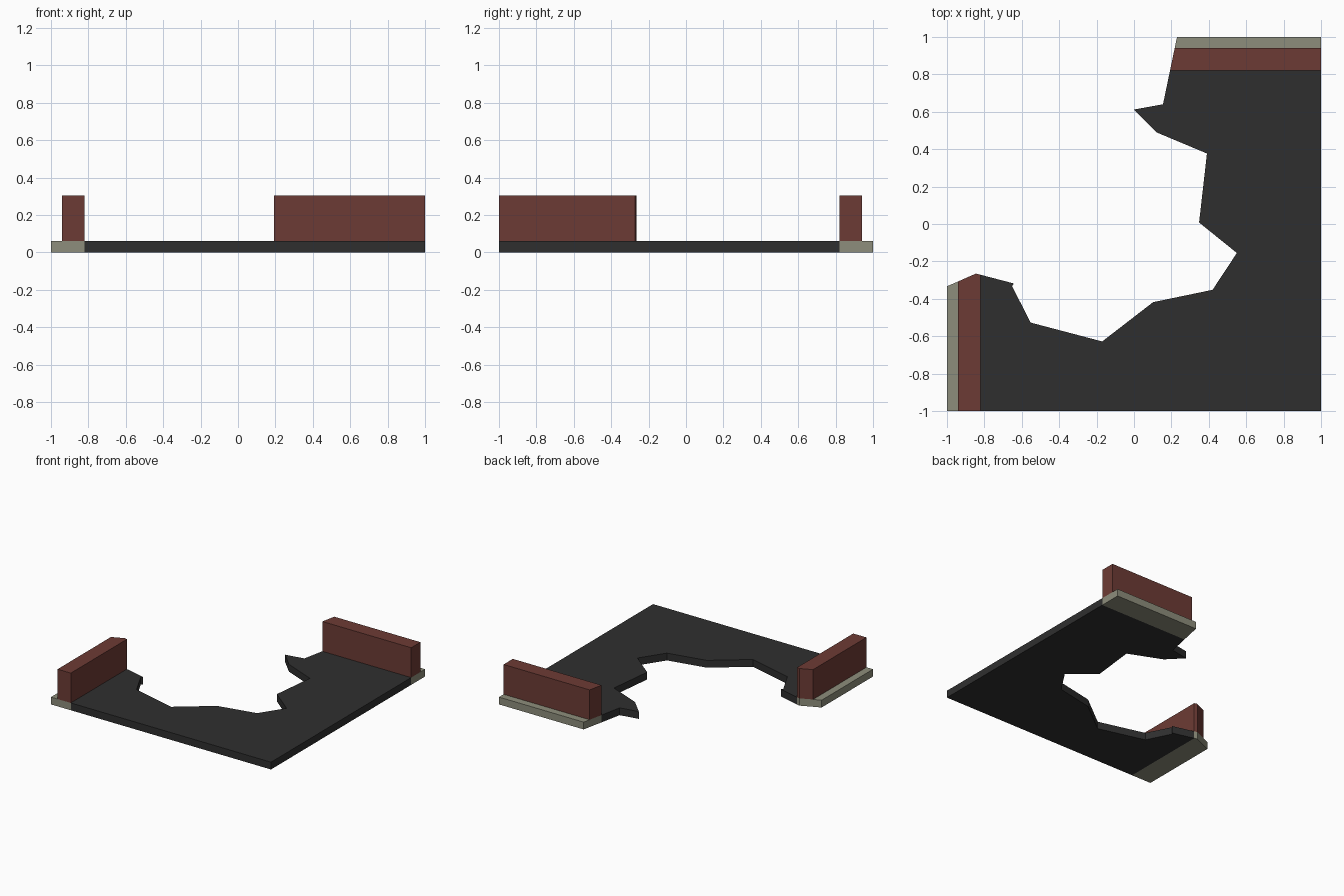
import bpy, bmesh

if "Cube" in bpy.data.objects:
    bpy.data.objects.remove(bpy.data.objects["Cube"])

# Whole plan of the broken corner: two outer sides plus the jagged break
PLAN = [(-1, -1), (1, -1), (1, 1), (0.23, 1), (0.155, 0.64), (0, 0.612),
        (0.12, 0.49), (0.39, 0.377), (0.348, 0.008), (0.55, -0.155),
        (0.42, -0.352), (0.102, -0.418), (-0.17, -0.628), (-0.553, -0.527),
        (-0.652, -0.332), (-0.642, -0.318), (-0.845, -0.265),
        (-0.94, -0.307), (-1, -0.333)]
SLAB, WALL_TOP = 0.06, 0.305
INNER, OUTER = 0.82, 0.94      # wall faces, measured from the centre


def material(name, color):
    m = bpy.data.materials.new(name)
    m.diffuse_color = (*color, 1)
    m.use_nodes = True
    m.node_tree.nodes["Principled BSDF"].inputs["Base Color"].default_value = m.diffuse_color
    return m


charcoal = material("charcoal", (0.028, 0.028, 0.028))
brick = material("brick_red", (0.152, 0.044, 0.035))
stone = material("grey_stone", (0.27, 0.27, 0.2))


def part(name, mat, z0, z1, cuts):
    """Trim the plan; each cut is (point, normal), discarding the normal's side. Then extrude."""
    bm = bmesh.new()
    bm.faces.new([bm.verts.new((x, y, z0)) for x, y in PLAN])
    for co, no in cuts:
        bmesh.ops.bisect_plane(bm, geom=bm.verts[:] + bm.edges[:] + bm.faces[:],
                               dist=1e-5, plane_co=co, plane_no=no, clear_outer=True)
    ext = bmesh.ops.extrude_face_region(bm, geom=bm.faces[:], use_keep_orig=True)
    top = [g for g in ext["geom"] if isinstance(g, bmesh.types.BMVert)]
    bmesh.ops.translate(bm, verts=top, vec=(0, 0, z1 - z0))
    bmesh.ops.recalc_face_normals(bm, faces=bm.faces[:])
    me = bpy.data.meshes.new(name)
    bm.to_mesh(me)
    bm.free()
    me.materials.append(mat)
    bpy.context.collection.objects.link(bpy.data.objects.new(name, me))


# Floor inside the two walls
part("floor", charcoal, 0, SLAB,
     [((-INNER, 0, 0), (-1, 0, 0)), ((0, INNER, 0), (0, 1, 0))])

# Stone footing and brick wall on the left and back sides
for side, out in (("left", (-1, 0, 0)), ("back", (0, 1, 0))):
    inward = tuple(-c for c in out)
    inner = (tuple(c * INNER for c in out), inward)
    outer = (tuple(c * OUTER for c in out), out)
    part(side + "_footing", stone, 0, SLAB, [inner])
    part(side + "_wall", brick, SLAB, WALL_TOP, [inner, outer])
